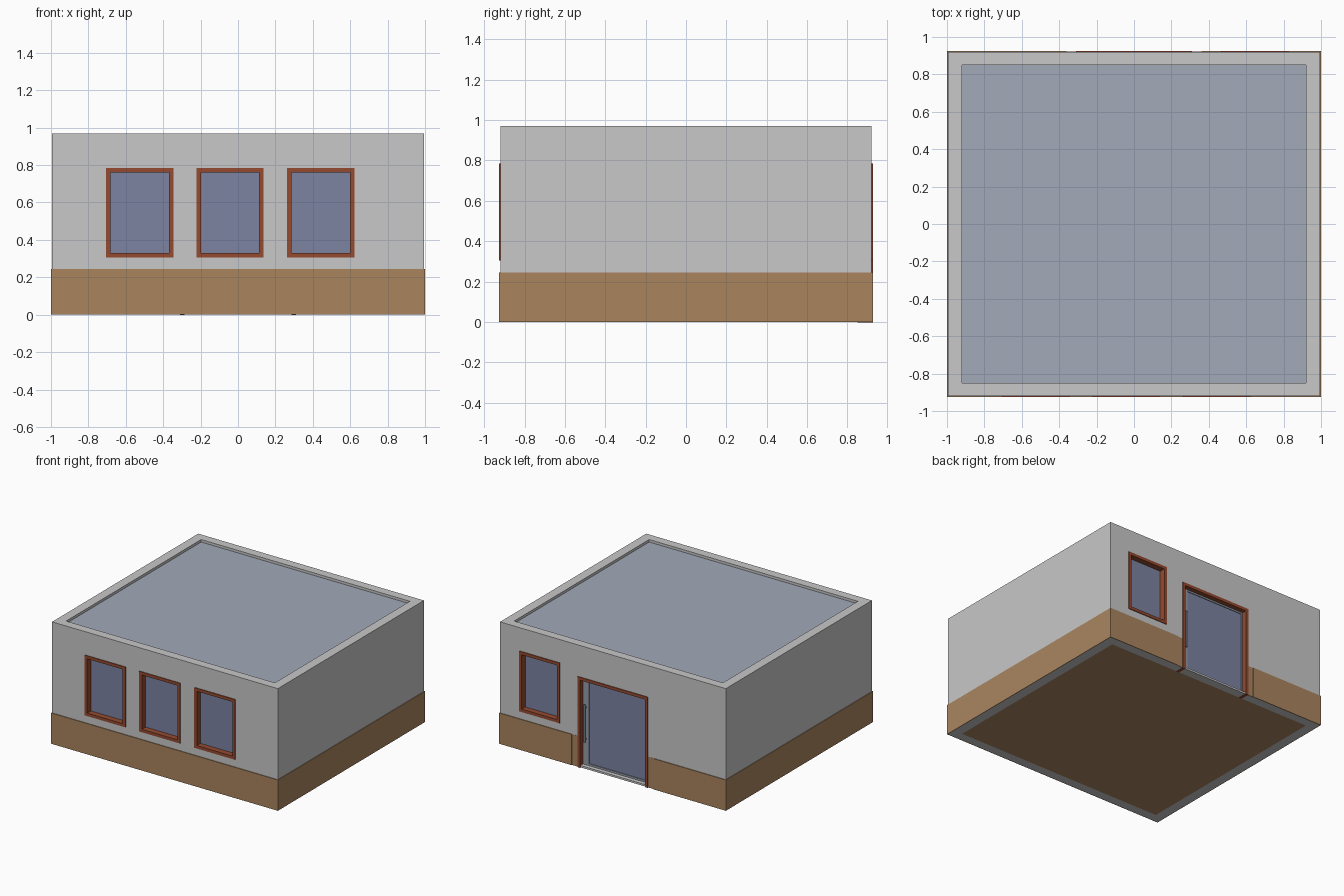
import bpy

if "Cube" in bpy.data.objects:
    bpy.data.objects.remove(bpy.data.objects["Cube"])


def lin(c):
    c /= 255
    return c / 12.92 if c <= 0.04045 else ((c + 0.055) / 1.055) ** 2.4


def material(name, r, g, b):
    m = bpy.data.materials.new(name)
    m.diffuse_color = (lin(r), lin(g), lin(b), 1)
    m.use_nodes = True
    m.node_tree.nodes["Principled BSDF"].inputs["Base Color"].default_value = m.diffuse_color
    return m


WALL = material("wall_grey", 200, 200, 200)
BROWN = material("plinth_brown", 170, 133, 95)
RED = material("frame_red_brown", 148, 74, 48)
GLASS = material("glass_blue", 125, 131, 162)
ROOF = material("roof_blue_grey", 162, 170, 184)
METAL = material("door_grey", 150, 156, 168)


def box(name, x, y, z, mat=None):
    """Box from (min, max) ranges on each axis."""
    bpy.ops.mesh.primitive_cube_add(size=1)
    o = bpy.context.object
    o.name = name
    for v in o.data.vertices:
        for i, (a, b) in enumerate((x, y, z)):
            v.co[i] = a if v.co[i] < 0 else b
    if mat:
        o.data.materials.append(mat)
    return o


def cut(target, x, y, z):
    """Cut a box-shaped opening and remove the cutter."""
    c = box("cutter", x, y, z)
    c.hide_render = True
    m = target.modifiers.new("opening", 'BOOLEAN')
    m.object, m.operation, m.solver = c, 'DIFFERENCE', 'EXACT'
    bpy.context.view_layer.objects.active = target
    bpy.ops.object.modifier_apply(modifier=m.name)
    bpy.data.objects.remove(c)


def depth(side, near, far):
    """Y range on the front (-1) or back (+1) wall."""
    return tuple(sorted((side * near, side * far)))


# Hollow walls with roof and floor slabs
W, D, H = 0.995, 0.92, 0.97
walls = box("walls", (-W, W), (-D, D), (0, H), WALL)
cut(walls, (-0.92, 0.92), (-0.85, 0.85), (-0.1, 1.1))
box("roof", (-0.92, 0.92), (-0.85, 0.85), (0.90, 0.95), ROOF)
box("floor", (-0.92, 0.92), (-0.85, 0.85), (0, 0.03), BROWN)

# Plinth plates around the foot of the walls, with a gap at the door
PZ = (0, 0.245)
box("plinth_front", (-1, 1), (-0.926, -0.92), PZ, BROWN)
for s, n in ((-1, "left"), (1, "right")):
    box("plinth_" + n, tuple(sorted((s * W, s))), (-0.926, 0.926), PZ, BROWN)
    box("plinth_back_" + n, tuple(sorted((s * 0.36, s))), (0.92, 0.926), PZ, BROWN)
    box("plinth_recess_" + n, tuple(sorted((s * 0.30, s * 0.36))), (0.915, 0.921), PZ, BROWN)


def frame(name, x, z, side, t=0.024, sill=True):
    """Frame lining an opening, standing slightly proud of the wall."""
    y = depth(side, 0.85, 0.926)
    box(name + "_jamb_a", (x[0], x[0] + t), y, z, RED)
    box(name + "_jamb_b", (x[1] - t, x[1]), y, z, RED)
    inner = (x[0] + t, x[1] - t)
    box(name + "_head", inner, y, (z[1] - t, z[1]), RED)
    if sill:
        box(name + "_sill", inner, y, (z[0], z[0] + t), RED)


# Windows: three on the front, one on the back
WZ = (0.305, 0.785)
for i, (x0, side) in enumerate(((-0.705, -1), (-0.223, -1), (0.262, -1), (0.465, 1))):
    x = (x0, x0 + 0.36)
    cut(walls, x, depth(side, 0.8, 1.0), WZ)
    frame(f"window_{i + 1}", x, WZ, side)
    box(f"window_{i + 1}_glass", (x[0] + 0.01, x[1] - 0.01),
        depth(side, 0.86, 0.88), (WZ[0] + 0.01, WZ[1] - 0.01), GLASS)

# Back door: opening above a threshold, frame, glazed leaf and handle
cut(walls, (-0.31, 0.31), (0.8, 1.0), (0.015, 0.72))
frame("door", (-0.31, 0.31), (-0.002, 0.72), 1, sill=False)
LY = (0.86, 0.888)
box("door_wide_stile", (0.235, 0.288), LY, (0.015, 0.698), METAL)
box("door_narrow_stile", (-0.288, -0.275), LY, (0.015, 0.698), METAL)
box("door_top_rail", (-0.275, 0.235), LY, (0.683, 0.698), METAL)
box("door_bottom_rail", (-0.275, 0.235), LY, (0.015, 0.03), METAL)
box("door_glass", (-0.28, 0.24), (0.862, 0.882), (0.02, 0.69), GLASS)
box("door_handle", (0.254, 0.266), (0.90, 0.912), (0.20, 0.50), METAL)
for z in (0.22, 0.47):
    box("door_handle_mount", (0.256, 0.264), (0.885, 0.902), (z, z + 0.01), METAL)
